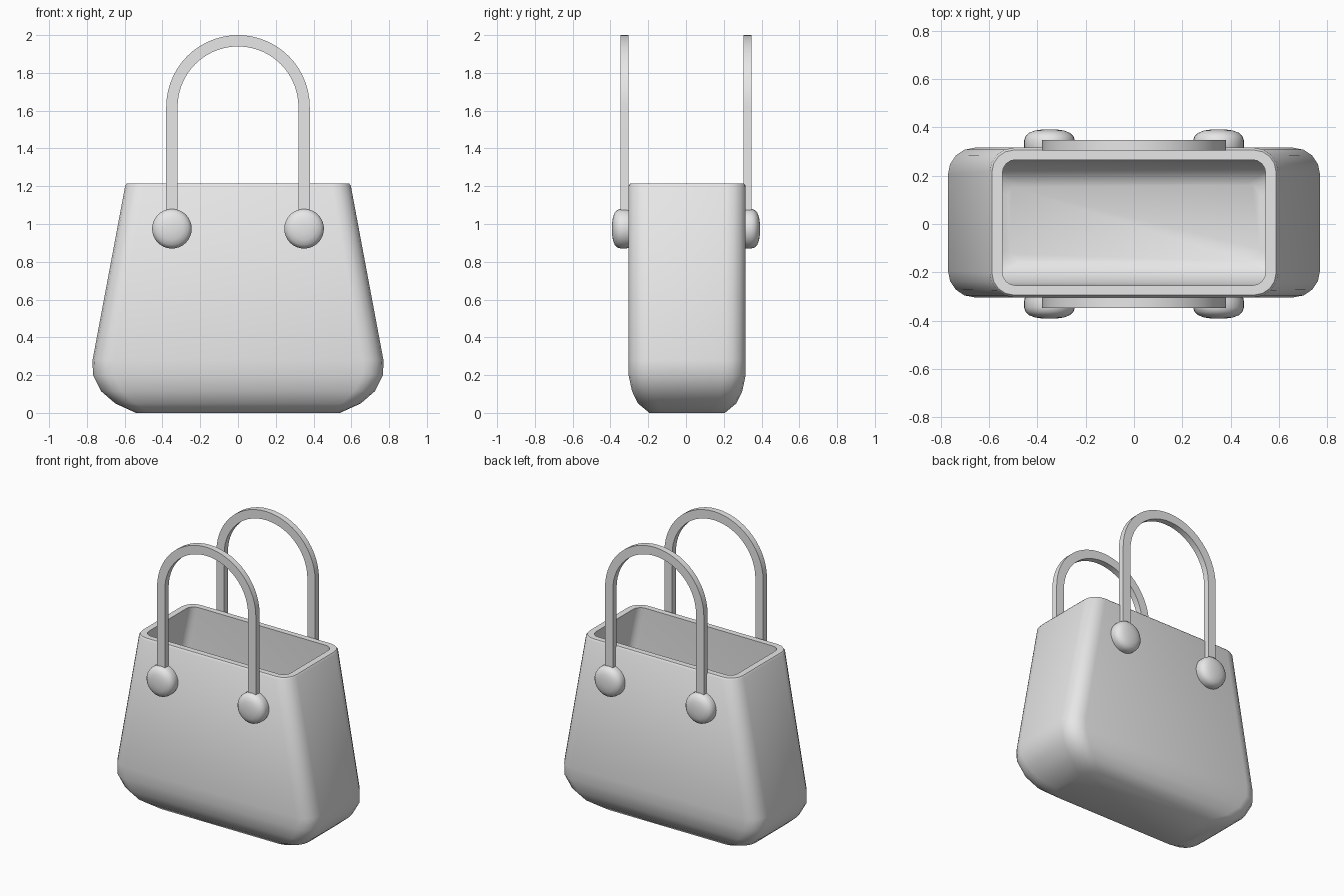
import bpy, bmesh, math

cube = bpy.data.objects.get("Cube")
if cube:
    bpy.data.objects.remove(cube, do_unlink=True)

grey = bpy.data.materials.new("light_grey")
grey.use_nodes = True
grey.diffuse_color = (0.8, 0.8, 0.8, 1)
grey.node_tree.nodes["Principled BSDF"].inputs["Base Color"].default_value = (0.8, 0.8, 0.8, 1)


def loft(name, rings, angle=45):
    """Skin a stack of equal-sized vertex rings, cap both ends and smooth."""
    bm = bmesh.new()
    loops = [[bm.verts.new(p) for p in ring] for ring in rings]
    for a, b in zip(loops, loops[1:]):
        n = len(a)
        for i in range(n):
            j = (i + 1) % n
            bm.faces.new((a[i], a[j], b[j], b[i]))
    bm.faces.new(loops[0])
    bm.faces.new(loops[-1])
    bmesh.ops.recalc_face_normals(bm, faces=bm.faces)
    mesh = bpy.data.meshes.new(name)
    bm.to_mesh(mesh)
    bm.free()
    mesh.materials.append(grey)
    obj = bpy.data.objects.new(name, mesh)
    bpy.context.collection.objects.link(obj)
    bpy.ops.object.select_all(action="DESELECT")
    obj.select_set(True)
    bpy.context.view_layer.objects.active = obj
    bpy.ops.object.shade_smooth_by_angle(angle=math.radians(angle))
    return obj


def rounded_rect(z, hx, hy, r, steps=4):
    """Horizontal rounded rectangle as a ring of points."""
    ring = []
    for k, (sx, sy) in enumerate([(1, 1), (-1, 1), (-1, -1), (1, -1)]):
        for i in range(steps + 1):
            a = math.pi / 2 * (k + i / steps)
            ring.append((sx * (hx - r) + r * math.cos(a),
                         sy * (hy - r) + r * math.sin(a) + 0.006, z))
    return ring


# Bag body: outside from base to rim, then down the inside to the floor
body_profile = [
    (0.0, 0.54, 0.20, 0.09), (0.05, 0.65, 0.26, 0.10),
    (0.115, 0.725, 0.292, 0.11), (0.2, 0.768, 0.31, 0.11),
    (0.28, 0.77, 0.31, 0.11), (1.203, 0.597, 0.31, 0.10),
    (1.215, 0.588, 0.30, 0.09), (1.215, 0.545, 0.26, 0.055),
    (0.28, 0.72, 0.26, 0.06), (0.17, 0.69, 0.25, 0.06),
    (0.09, 0.61, 0.21, 0.06), (0.05, 0.52, 0.16, 0.05),
]
loft("bag_body", [rounded_rect(*p) for p in body_profile])


def handle(name, side):
    """Flat strap bent into an arch."""
    radius, spring, arc = 0.35, 1.62, 28
    path = [(radius, 1.0, 0)]
    for i in range(arc + 1):
        a = math.pi * i / arc
        path.append((radius * math.cos(a), spring + radius * math.sin(a), a))
    path.append((-radius, 1.0, math.pi))
    rings = []
    for x, z, a in path:
        rings.append([(x + w * math.cos(a), side * y, z + w * math.sin(a))
                      for w, y in ((-0.03, 0.305), (0.03, 0.305), (0.03, 0.347), (-0.03, 0.347))])
    loft(name, rings, 35)


def button(name, x, side):
    """Domed round fixing at a handle end."""
    profile = [(0.1, 0.295), (0.105, 0.32), (0.105, 0.345), (0.1, 0.362),
               (0.086, 0.377), (0.06, 0.387), (0.025, 0.392)]
    n = 32
    rings = []
    for r, y in profile:
        rings.append([(x + r * math.cos(2 * math.pi * i / n), side * y,
                       0.975 + r * math.sin(2 * math.pi * i / n)) for i in range(n)])
    loft(name, rings, 50)


for side, label in ((-1, "front"), (1, "back")):
    handle(label + "_handle", side)
    for x, hand in ((0.35, "left"), (-0.35, "right")):
        button(label + "_" + hand + "_button", x, side)
